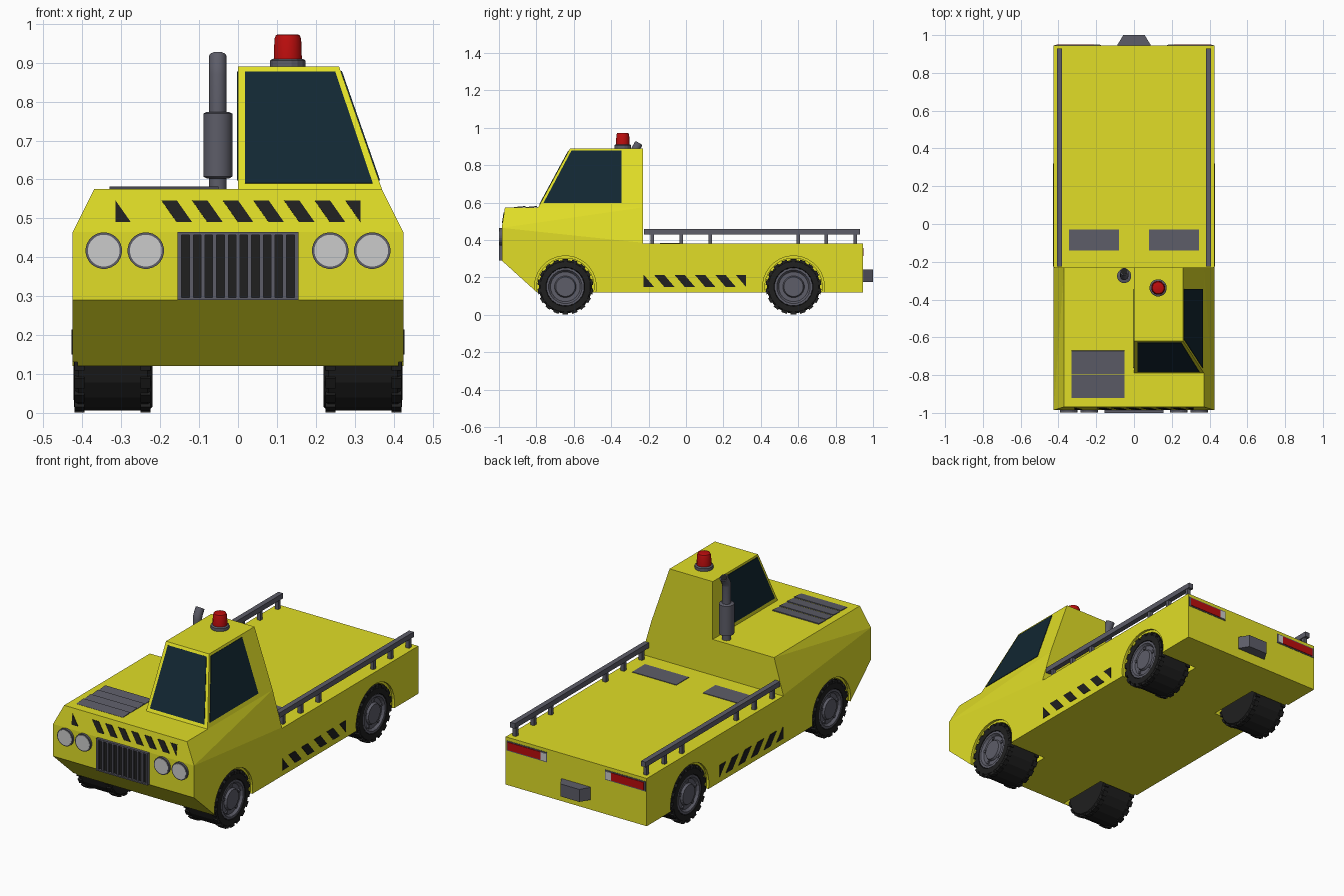
import bpy, bmesh, math
from mathutils import Vector, Matrix

if "Cube" in bpy.data.objects:
    bpy.data.objects.remove(bpy.data.objects["Cube"], do_unlink=True)


def material(name, *rgb):
    m = bpy.data.materials.new(name)
    m.use_nodes = True
    m.diffuse_color = (*rgb, 1)
    m.node_tree.nodes["Principled BSDF"].inputs["Base Color"].default_value = (*rgb, 1)
    return m


YELLOW = material("yellow paint", 0.75, 0.73, 0.02)
GREY = material("grey metal", 0.11, 0.11, 0.14)
BLACK = material("black", 0.014, 0.014, 0.014)
GLASS = material("dark glass", 0.006, 0.02, 0.032)
RED = material("red lens", 0.5, 0.004, 0.004)
WHITE = material("pale lens", 0.6, 0.6, 0.6)


def finish(name, bm, mat, smooth=False):
    bmesh.ops.recalc_face_normals(bm, faces=bm.faces)
    me = bpy.data.meshes.new(name)
    bm.to_mesh(me)
    bm.free()
    me.materials.append(mat)
    ob = bpy.data.objects.new(name, me)
    bpy.context.collection.objects.link(ob)
    if smooth:
        bpy.ops.object.select_all(action='DESELECT')
        ob.select_set(True)
        bpy.context.view_layer.objects.active = ob
        bpy.ops.object.shade_smooth_by_angle(angle=math.radians(35))
    return ob


def add_box(bm, x, y, z, turn=None):
    """Box from three (low, high) ranges, with an optional transform."""
    mid = Vector([(a + b) / 2 for a, b in (x, y, z)])
    size = [abs(b - a) for a, b in (x, y, z)]
    mat = Matrix.Translation(mid) @ Matrix.Diagonal((*size, 1))
    bmesh.ops.create_cube(bm, size=1, matrix=turn @ mat if turn else mat)


def box(name, x, y, z, mat):
    bm = bmesh.new()
    add_box(bm, x, y, z)
    return finish(name, bm, mat)


def hull(name, points, mat):
    bm = bmesh.new()
    for p in points:
        bm.verts.new(p)
    bmesh.ops.convex_hull(bm, input=bm.verts)
    bmesh.ops.dissolve_limit(bm, angle_limit=0.01, verts=bm.verts, edges=bm.edges)
    return finish(name, bm, mat)


def add_plate(bm, points, outward, thick=0.006):
    """Thin plate raised from a surface along the outward direction."""
    out = Vector(outward).normalized() * thick
    low = [bm.verts.new(Vector(p) - out * 0.3) for p in points]
    high = [bm.verts.new(Vector(p) + out) for p in points]
    n = len(points)
    bm.faces.new(low)
    bm.faces.new(high)
    for i in range(n):
        j = (i + 1) % n
        bm.faces.new((low[i], low[j], high[j], high[i]))


def turned(name, profile, mat, centre, axis, seg=20, smooth=False):
    """Closed turned shape from (radius, distance) pairs along an axis."""
    bm = bmesh.new()
    place = Matrix.Translation(centre) @ Vector(axis).to_track_quat('Z', 'Y').to_matrix().to_4x4()
    rings = []
    for r, h in profile:
        angles = [2 * math.pi * (i + 0.5) / seg for i in range(seg)]
        rings.append([bm.verts.new(place @ Vector((r * math.cos(a), r * math.sin(a), h))) for a in angles])
    for a, b in zip(rings, rings[1:]):
        for i in range(seg):
            j = (i + 1) % seg
            bm.faces.new((a[i], a[j], b[j], b[i]))
    bm.faces.new(rings[0])
    bm.faces.new(rings[-1])
    return finish(name, bm, mat, smooth)


# Body: sloped nose, tapered cab and flat bed
lower = [(-0.797, 0.12), (-0.985, 0.29), (-0.985, 0.465), (-0.23, 0.385), (-0.23, 0.12)]
upper = [(-0.968, 0.575), (-0.23, 0.575)]
nose = hull("nose_body", [(s * w, y, z) for s in (-1, 1)
                          for w, pts in ((0.425, lower), (0.37, upper)) for y, z in pts], YELLOW)
hull("cab", [(0, -0.79, 0.575), (0.37, -0.79, 0.575), (0, -0.62, 0.89), (0.26, -0.62, 0.89),
             (0, -0.23, 0.89), (0.26, -0.23, 0.89), (0, -0.23, 0.5), (0.37, -0.23, 0.575),
             (0, -0.79, 0.56)], YELLOW)
bed = box("bed", (-0.425, 0.425), (-0.23, 0.945), (0.12, 0.38), YELLOW)

# Stepped wheel arches cut into the body, then the wheels
WHEEL_Z = 0.15
for body, wy, place in ((nose, -0.645, "front"), (bed, 0.575, "rear")):
    for s, side in ((1, "left"), (-1, "right")):
        centre, axis = (0, wy, WHEEL_Z), (s, 0, 0)
        cutter = turned("arch_cutter", [(0.153, 0.19), (0.153, 0.412), (0.165, 0.412), (0.165, 0.5)],
                        YELLOW, centre, axis, 32)
        cutter.hide_render = True
        mod = body.modifiers.new("arch", 'BOOLEAN')
        mod.operation, mod.solver, mod.object = 'DIFFERENCE', 'EXACT', cutter
        bpy.context.view_layer.objects.active = body
        bpy.ops.object.modifier_apply(modifier=mod.name)
        bpy.data.objects.remove(cutter, do_unlink=True)

        tag = f"{place}_{side}_"
        turned(tag + "tyre", [(0.1, 0.22), (0.135, 0.22), (0.144, 0.232), (0.144, 0.41),
                              (0.135, 0.421), (0.105, 0.423), (0.1, 0.4)], BLACK, centre, axis, 18)
        turned(tag + "rim", [(0.102, 0.39), (0.102, 0.421), (0.09, 0.421), (0.08, 0.408),
                             (0.058, 0.408), (0.052, 0.42)], GREY, centre, axis, 20)
        treads, bolts = bmesh.new(), bmesh.new()
        for i in range(18):
            turn = Matrix.Translation(centre) @ Matrix.Rotation(2 * math.pi * i / 18, 4, 'X')
            for x in ((0.225, 0.25), (0.395, 0.42)):
                add_box(treads, [s * v for v in x], (-0.015, 0.015), (0.13, 0.149), turn)
        for i in range(5):
            turn = Matrix.Translation(centre) @ Matrix.Rotation(2 * math.pi * i / 5, 4, 'X')
            add_box(bolts, (s * 0.4, s * 0.415), (-0.007, 0.007), (0.062, 0.076), turn)
        finish(tag + "treads", treads, BLACK)
        finish(tag + "bolts", bolts, GREY)


# Cab windows
def cab_side(y, z):
    return (0.37 - 0.349 * (z - 0.575), y, z)


def windscreen(x, z):
    return (x, -0.79 + 0.54 * (z - 0.575), z)


side_shape = [(-0.762, 0.597), (-0.345, 0.597), (-0.345, 0.878), (-0.612, 0.878)]
for name, pts, out in (
        ("windscreen", [windscreen(*p) for p in ((0.018, 0.59), (0.346, 0.59), (0.25, 0.876), (0.018, 0.876))],
         (0, -1, 0.54)),
        ("left_window", [cab_side(*p) for p in side_shape], (1, 0, 0.349)),
        ("right_window", [(0, y, z) for y, z in side_shape], (-1, 0, 0))):
    bm = bmesh.new()
    add_plate(bm, pts, out, 0.003)
    finish(name, bm, GLASS)


# Hazard stripes: slanted bands clipped to a strip
def stripes(name, start, end, count, low, high, to_3d, outward, skip=()):
    bm = bmesh.new()
    w = (end - start) / (2 * count)
    for k in range(count + 1):
        a = start + 2 * k * w
        if k in skip:
            continue
        pts = [(a, low), (a + w, low), (a, high), (a - w, high)]
        if k == 0:
            pts = pts[:3]
        elif k == count:
            pts = [pts[0], pts[2], pts[3]]
        add_plate(bm, [to_3d(*p) for p in pts], outward, 0.003)
    finish(name, bm, BLACK)


for s, side in ((1, "left"), (-1, "right")):
    stripes(side + "_stripes", -0.226, 0.32, 5, 0.15, 0.214, lambda u, z: (s * 0.425, u, z), (s, 0, 0))
stripes("front_stripes", -0.315, 0.315, 8, 0.49, 0.546,
        lambda u, z: (u, -0.985 + 0.1545 * (z - 0.465), z), (0, -1, 0.155), skip=(1,))

# Grille: dark panel, frame and bars
box("grille_panel", (-0.15, 0.15), (-0.988, -0.97), (0.295, 0.46), BLACK)
bm = bmesh.new()
for x, z in (((-0.155, 0.155), (0.29, 0.297)), ((-0.155, 0.155), (0.457, 0.465)),
             ((-0.155, -0.145), (0.29, 0.465)), ((0.145, 0.155), (0.29, 0.465))):
    add_box(bm, x, (-1, -0.98), z)
for i in range(9):
    x = -0.12 + 0.03 * i
    add_box(bm, (x - 0.005, x + 0.005), (-0.997, -0.98), (0.292, 0.46))
finish("grille_bars", bm, GREY)

# Headlights
for x in (-0.345, -0.237, 0.237, 0.345):
    turned("headlight_ring", [(0.047, -0.01), (0.047, 0.012), (0.042, 0.012)], GREY, (x, -0.985, 0.417), (0, -1, 0), 24)
    turned("headlight_lens", [(0.041, 0), (0.041, 0.014)], WHITE, (x, -0.985, 0.417), (0, -1, 0), 24)

# Bonnet vent slats and bed plates
bm = bmesh.new()
for i in range(4):
    y = -0.92 + 0.0625 * i
    hinge = Matrix.Translation((0, y, 0.574)) @ Matrix.Rotation(0.09, 4, 'X')
    add_box(bm, (-0.33, -0.05), (0, 0.0615), (-0.003, 0.002), hinge)
finish("bonnet_vent", bm, GREY)
for s in (-1, 1):
    box("bed_plate", (s * 0.08, s * 0.345), (-0.14, -0.03), (0.376, 0.383), GREY)

    # Bed rails on posts
    bm = bmesh.new()
    add_box(bm, (s * 0.38, s * 0.408), (-0.225, 0.93), (0.43, 0.458))
    for y in (-0.18, -0.025, 0.13, 0.6, 0.75, 0.905):
        add_box(bm, (s * 0.384, s * 0.404), (y - 0.01, y + 0.01), (0.375, 0.435))
    finish("bed_rail", bm, GREY)

    # Tail lights
    box("tail_light_surround", (s * 0.175, s * 0.42), (0.94, 0.947), (0.308, 0.362), GREY)
    box("tail_light_reverse", (s * 0.18, s * 0.212), (0.94, 0.95), (0.314, 0.356), WHITE)
    box("tail_light_red", (s * 0.212, s * 0.41), (0.94, 0.95), (0.314, 0.356), RED)

# Rear hitch block
hull("hitch", [(s * w, y, z) for s in (-1, 1) for w, y in ((0.087, 0.94), (0.087, 0.95), (0.057, 1.0))
               for z in (0.175, 0.243)], GREY)

# Roof beacon
turned("beacon_base", [(0.046, 0), (0.046, 0.018), (0.04, 0.022)], GREY, (0.128, -0.338, 0.888), (0, 0, 1), 16)
turned("beacon_lens", [(0.037, 0), (0.035, 0.055), (0.031, 0.065), (0.026, 0.067)],
       RED, (0.128, -0.338, 0.906), (0, 0, 1), 16, True)

# Exhaust stack: silencer and bent pipe with a dark mouth
turned("silencer", [(0.03, 0), (0.038, 0.004), (0.038, 0.166), (0.03, 0.17)], GREY,
       (-0.052, -0.275, 0.603), (0, 0, 1), 16, True)
turned("lower_pipe", [(0.023, 0), (0.023, 0.05)], GREY, (-0.052, -0.275, 0.57), (0, 0, 1), 16, True)
curve = bpy.data.curves.new("exhaust_pipe", 'CURVE')
curve.dimensions, curve.bevel_depth, curve.bevel_resolution, curve.use_fill_caps = '3D', 0.023, 3, True
path = [(-0.275, 0.75), (-0.275, 0.868), (-0.271, 0.885), (-0.252, 0.917)]
spline = curve.splines.new('POLY')
spline.points.add(len(path) - 1)
for p, (y, z) in zip(spline.points, path):
    p.co = (-0.052, y, z, 1)
curve.materials.append(GREY)
bpy.context.collection.objects.link(bpy.data.objects.new("exhaust_pipe", curve))
turned("exhaust_mouth", [(0.018, -0.004), (0.018, 0.002)], BLACK, (-0.052, -0.252, 0.917), (0, 0.51, 0.86), 16)
